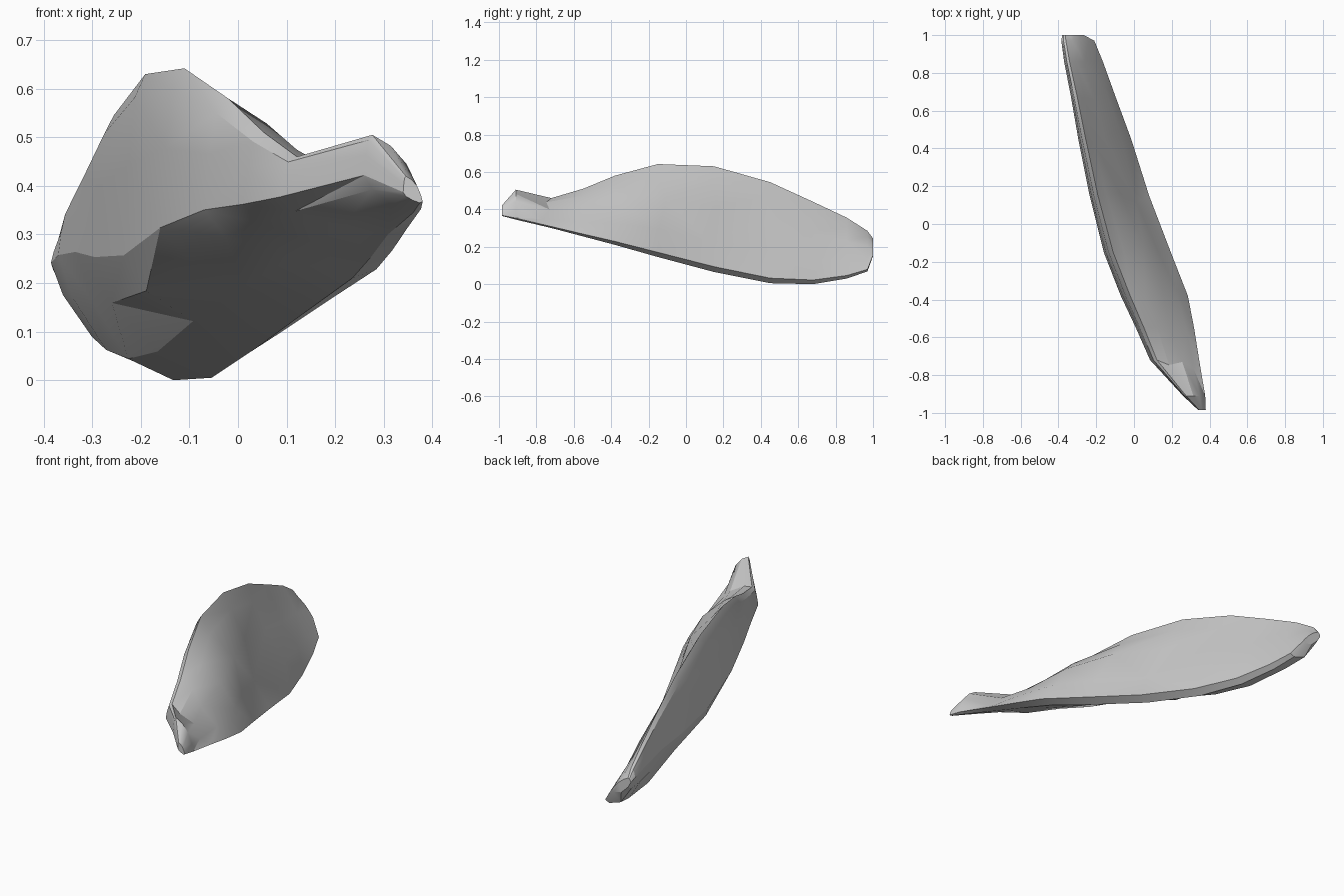
import bpy, bmesh, random

random.seed(4)

# Slab along its length: y, x min, x max, z bottom, z top, left ridge height, right fullness
stations = [
    (-0.985, 0.34, 0.380, 0.365, 0.420, 0.40, 2.0),
    (-0.91, 0.26, 0.377, 0.345, 0.505, 0.48, 2.2),
    (-0.72, 0.085, 0.345, 0.300, 0.460, 0.48, 1.6),
    (-0.55, 0.01, 0.318, 0.255, 0.510, 0.42, 1.2),
    (-0.38, -0.07, 0.285, 0.210, 0.580, 0.38, 1.0),
    (-0.15, -0.16, 0.195, 0.145, 0.642, 0.34, 0.7),
    (0.15, -0.235, 0.080, 0.065, 0.630, 0.34, 0.3),
    (0.45, -0.295, -0.015, 0.005, 0.545, 0.46, 0.3),
    (0.68, -0.335, -0.100, 0.000, 0.440, 0.60, 0.3),
    (0.86, -0.370, -0.165, 0.030, 0.355, 0.70, 0.4),
    (0.97, -0.385, -0.210, 0.068, 0.285, 0.80, 0.7),
    (1.0, -0.380, -0.265, 0.150, 0.245, 0.80, 1.0),
]


def lens(h, f):
    """Leaning lens cross-section as fractions of the x and z range."""
    right = [(1.0 - 0.86 * (w - 0.05) / 0.95 + b * f, w)
             for w, b in ((0.86, 0.09), (0.62, 0.12), (0.30, 0.07))]
    return [(0.14, 1.0)] + right + [
        (1.0, 0.05), (0.86, 0.0), (0.48, 0.10), (0.14, h * 0.62),
        (0.0, h), (0.03, h + (1 - h) * 0.5), (0.07, h + (1 - h) * 0.87)]


bm = bmesh.new()
rings = []
for i, (y, x0, x1, z0, z1, h, f) in enumerate(stations):
    ring = []
    for u, w in lens(h, f):
        # chipped unevenness on the broad faces, outline kept
        free = 1 < i < len(stations) - 3 and 0.1 < u < 0.95 and 0.0 < w < 1.0
        dy = random.uniform(-0.05, 0.05) if free else 0
        du = random.uniform(-0.03, 0.03) if free else 0
        u = min(u + du, 1.0)
        ring.append(bm.verts.new((x0 + u * (x1 - x0), y + dy, z0 + w * (z1 - z0))))
    rings.append(ring)

# Skin between sections and end caps
n = len(rings[0])
for a, b in zip(rings, rings[1:]):
    for k in range(n):
        m = (k + 1) % n
        bm.faces.new((a[k], a[m], b[m], b[k]))
bm.faces.new(rings[0])
bm.faces.new(rings[-1])
bmesh.ops.triangulate(bm, faces=bm.faces[:])
bmesh.ops.recalc_face_normals(bm, faces=bm.faces[:])

mesh = bpy.data.meshes.new("stone_slab")
bm.to_mesh(mesh)
bm.free()
slab = bpy.data.objects.new("stone_slab", mesh)
bpy.context.collection.objects.link(slab)

# Soft facets with sharp broken edges
bpy.context.view_layer.objects.active = slab
slab.select_set(True)
bpy.ops.object.shade_smooth_by_angle(angle=0.4)
